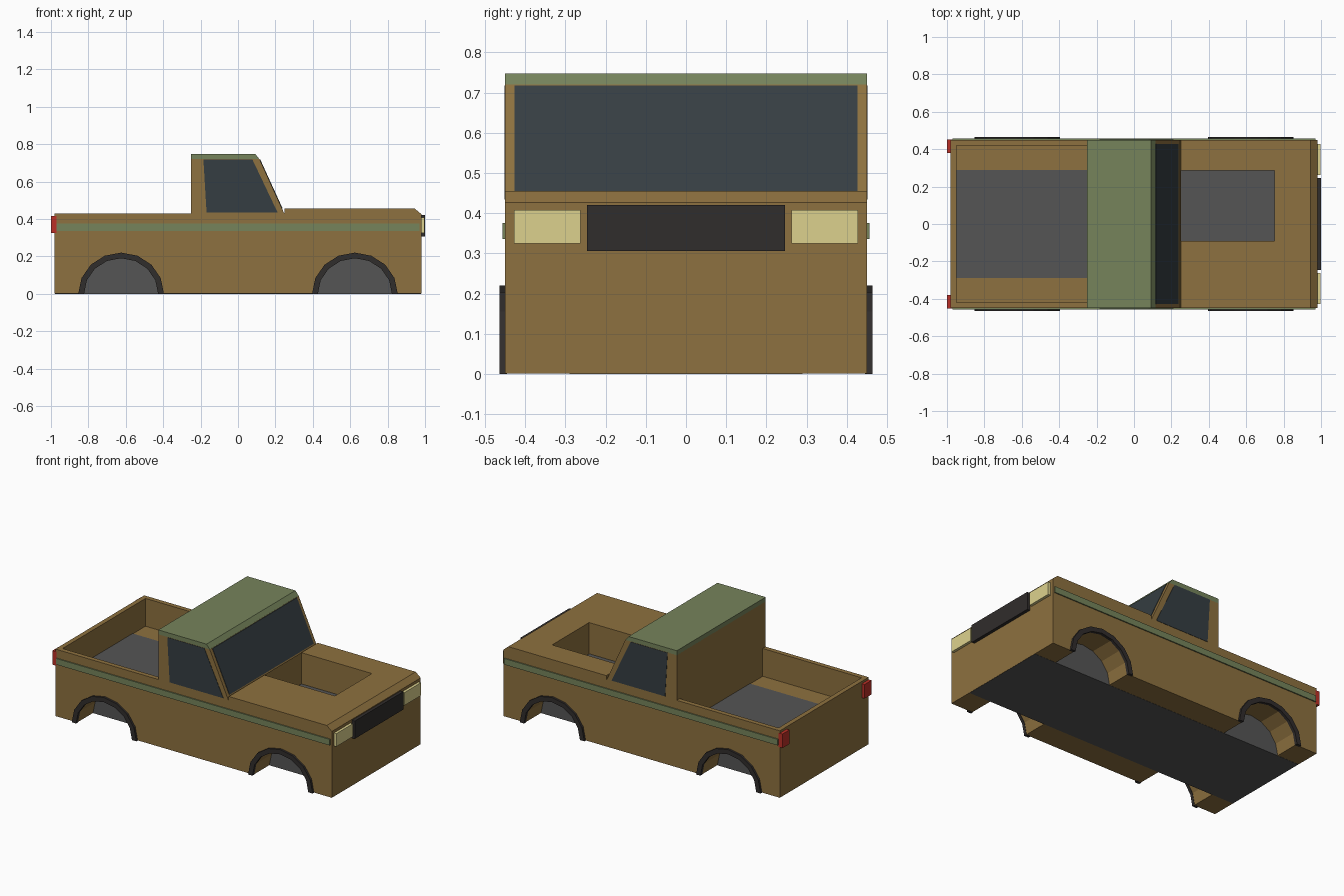
import bpy, bmesh, math

if "Cube" in bpy.data.objects:
    bpy.data.objects.remove(bpy.data.objects["Cube"])

def mat(name, rgb):
    m = bpy.data.materials.new(name)
    m.diffuse_color = (*rgb, 1)
    m.use_nodes = True
    m.node_tree.nodes["Principled BSDF"].inputs["Base Color"].default_value = m.diffuse_color
    return m

BROWN = mat("brown_paint", (0.27, 0.165, 0.05))
GREEN = mat("green_paint", (0.18, 0.23, 0.105))
GREY = mat("dark_grey", (0.09, 0.09, 0.09))
BLACK = mat("black_trim", (0.03, 0.026, 0.025))
GLASS = mat("dark_glass", (0.036, 0.048, 0.055))
LAMP = mat("lamp_yellow", (0.72, 0.64, 0.27))
RED = mat("lamp_red", (0.5, 0.03, 0.02))

def prism(bm, pts, y0, y1):
    """Extrude an (x, z) outline from y0 to y1."""
    f = bm.faces.new([bm.verts.new((x, y0, z)) for x, z in pts])
    ext = bmesh.ops.extrude_face_region(bm, geom=[f])
    bmesh.ops.translate(bm, vec=(0, y1 - y0, 0),
                        verts=[v for v in ext["geom"] if isinstance(v, bmesh.types.BMVert)])

def rect(x0, x1, z0, z1):
    return [(x0, z0), (x1, z0), (x1, z1), (x0, z1)]

def make(name, material, prisms):
    bm = bmesh.new()
    for pts, y0, y1 in prisms:
        prism(bm, pts, y0, y1)
    bmesh.ops.recalc_face_normals(bm, faces=bm.faces)
    me = bpy.data.meshes.new(name)
    bm.to_mesh(me)
    bm.free()
    if material:
        me.materials.append(material)
    ob = bpy.data.objects.new(name, me)
    bpy.context.collection.objects.link(ob)
    return ob

def arc(cx, rx, rz, n=8):
    return [(cx + rx * math.cos(math.pi * i / n), rz * math.sin(math.pi * i / n))
            for i in range(n + 1)]

def both(pts, y0, y1):
    return [(pts, y0, y1), (pts, -y1, -y0)]

AXLES = (-0.625, 0.625)

# Body shell with wheel tunnels, open bed and hood opening cut out
body = make("body", BROWN, [([(-0.98, 0.001), (-0.98, 0.43), (0.247, 0.43), (0.25, 0.455),
                              (0.945, 0.455), (0.98, 0.426), (0.98, 0.001)], -0.45, 0.45)])
cuts = [(rect(-0.95, -0.25, 0.252, 0.6), -0.42, 0.42),
        (rect(0.25, 0.75, 0.252, 0.6), -0.09, 0.285)]
for cx in AXLES:
    a = arc(cx, 0.2, 0.192)
    cuts += both([(cx + 0.2, -0.1)] + a + [(cx - 0.2, -0.1)], 0.287, 0.6)
cutter = make("body_cutter", BROWN, cuts)
cutter.hide_render = True
mod = body.modifiers.new("cut", 'BOOLEAN')
mod.operation = 'DIFFERENCE'
mod.solver = 'EXACT'
mod.object = cutter
bpy.context.view_layer.objects.active = body
bpy.ops.object.modifier_apply(modifier=mod.name)
bpy.data.objects.remove(cutter)

# Central chassis: bed floor, inner wheel walls and underside
make("chassis", GREY, [(rect(-0.979, 0.979, 0, 0.255), -0.29, 0.29)])

# Cab and roof
make("cab", BROWN, [([(-0.25, 0.43), (-0.25, 0.72), (0.115, 0.72), (0.247, 0.43)], -0.45, 0.45)])
make("roof", GREEN, [([(-0.25, 0.718), (-0.25, 0.748), (0.092, 0.748), (0.116, 0.718)], -0.45, 0.45)])

# Windows
make("windshield", GLASS, [([(0.11, 0.718), (0.119, 0.718), (0.239, 0.455), (0.23, 0.455)], -0.427, 0.427)])
make("side_windows", GLASS, both([(-0.185, 0.718), (-0.168, 0.434), (0.212, 0.434), (0.077, 0.718)], 0.44, 0.452))

# Side stripes
make("side_stripes", GREEN, both(rect(-0.97, 0.97, 0.336, 0.375), 0.445, 0.457))

# Wheel arch trims
trims = []
for cx in AXLES:
    trims += both(arc(cx, 0.229, 0.22) + arc(cx, 0.198, 0.19)[::-1], 0.445, 0.464)
make("arch_trims", BLACK, trims)

# Grille and lamps
make("grille", BLACK, [(rect(0.97, 1.0, 0.306, 0.42), -0.246, 0.246)])
make("headlights", LAMP, both(rect(0.97, 0.997, 0.325, 0.408), 0.262, 0.428))
make("taillights", RED, both(rect(-1.0, -0.97, 0.325, 0.415), 0.38, 0.451))
